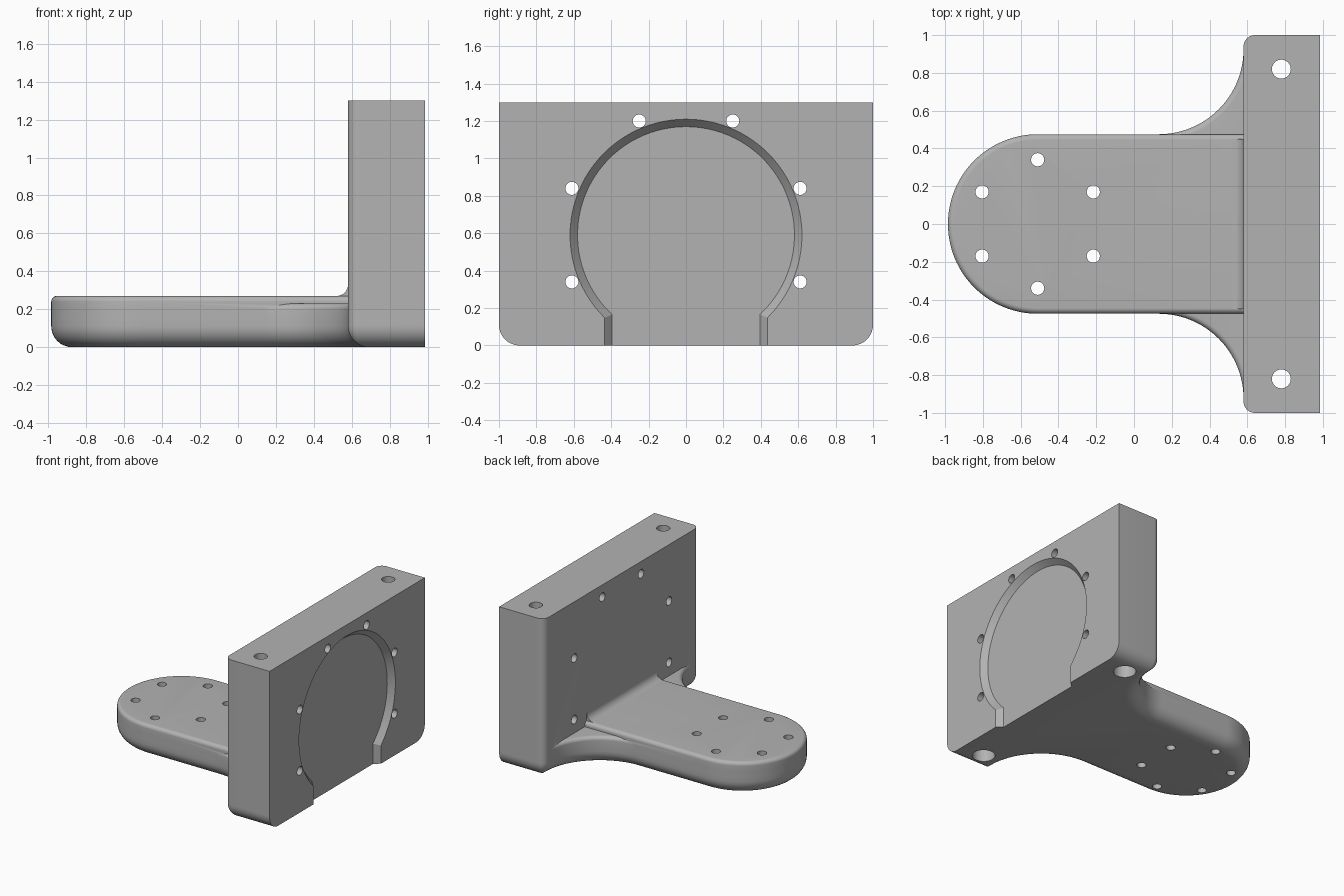
import bpy, bmesh
from math import sin, cos, asin, radians, sqrt

if "Cube" in bpy.data.objects:
    bpy.data.objects.remove(bpy.data.objects["Cube"], do_unlink=True)

gray = bpy.data.materials.new("plain gray")
gray.use_nodes = True
COLOR = (0.45, 0.45, 0.45, 1)
gray.diffuse_color = COLOR
gray.node_tree.nodes["Principled BSDF"].inputs["Base Color"].default_value = COLOR


def loft(name, rings):
    """Closed solid through a stack of matching rings."""
    bm = bmesh.new()
    loops = [[bm.verts.new(p) for p in ring] for ring in rings]
    n = len(loops[0])
    for a, b in zip(loops, loops[1:]):
        for i in range(n):
            j = (i + 1) % n
            bm.faces.new((a[i], a[j], b[j], b[i]))
    bm.faces.new(loops[0])
    bm.faces.new(loops[-1])
    bmesh.ops.recalc_face_normals(bm, faces=bm.faces)
    mesh = bpy.data.meshes.new(name)
    bm.to_mesh(mesh)
    bm.free()
    mesh.materials.append(gray)
    obj = bpy.data.objects.new(name, mesh)
    bpy.context.collection.objects.link(obj)
    return obj


def arc(cx, cy, r, start, end, steps):
    return [(cx + r * cos(radians(start + (end - start) * i / steps)),
             cy + r * sin(radians(start + (end - start) * i / steps)))
            for i in range(steps + 1)]


def mirrored(half):
    """Mirror a half outline across y = 0."""
    return half + [(x, -y) for x, y in reversed(half) if abs(y) > 1e-5]


def nose(d):
    return [(-0.985 + d, 0)] + arc(-0.51, 0, 0.475 - d, 180, 90, 28)[1:]


def corner(d):
    r = max(0.06 - d, 0.002)
    return arc(0.58 + d + r, 1 - d - r, r, 180, 90, 8) + [(0.985, 1 - d)]


def flared(d):
    """Rounded tongue flaring out to the full wall width, inset by d."""
    r, top = 0.45 + d, 1 - d - max(0.06 - d, 0.002)
    end = asin(min(0, (top - 0.926) / r)) * 180 / 3.14159265
    return mirrored(nose(d) + arc(0.13, 0.925, r, -90, end, 24) + corner(d))


def tongue(d):
    return mirrored(nose(d) + [(0.65, 0.475 - d)])


def rounded_stack(outline, low, high, r_low, r_high):
    """Rings of an outline with rounded lower and upper edges."""
    steps = 8
    levels = []
    if r_low:
        for i in range(steps + 1):
            t = radians(90 * i / steps)
            levels.append((r_low * (1 - sin(t)), low + r_low * (1 - cos(t))))
    else:
        levels.append((0, low))
    for i in range(steps + 1):
        t = radians(90 * i / steps)
        levels.append((r_high * (1 - cos(t)), high - r_high * (1 - sin(t))))
    return [[(x, y, z) for x, y in outline(d)] for d, z in levels]


def combine(target, other, operation):
    mod = target.modifiers.new("join", "BOOLEAN")
    mod.operation, mod.solver, mod.object = operation, "EXACT", other
    bpy.context.view_layer.objects.active = target
    bpy.ops.object.modifier_apply(modifier=mod.name)
    bpy.data.objects.remove(other, do_unlink=True)


# Flared base, raised tongue, upright wall and the fillet between them
bracket = loft("mounting_bracket", rounded_stack(flared, 0, 0.23, 0.11, 0.03))
plate = loft("raised_plate", rounded_stack(tongue, 0.15, 0.27, 0, 0.03))
wall_outline = mirrored(corner(0))
wall = loft("upright_wall", [[(x, y, z) for x, y in wall_outline] for z in (0.12, 1.3)])
fillet_profile = arc(0.52, 0.33, 0.06, -90, 0, 8) + [(0.62, 0.33), (0.62, 0.25), (0.52, 0.25)]
fillet = loft("wall_fillet", [[(x, y, z) for x, z in fillet_profile] for y in (-0.45, 0.45)])
for part in (plate, wall, fillet):
    combine(bracket, part, "UNION")


# Keyhole recess with sloping sides in the outer wall face
def keyhole(d):
    r, w = 0.62 - d, 0.435 - d
    low = asin(sqrt(1 - (w / r) ** 2)) * 180 / 3.14159265
    return [(w, -0.1)] + arc(0, 0.59, r, -low, 180 + low, 72) + [(-w, -0.1)]


recess = loft("recess_cutter", [[(x, y, z) for y, z in keyhole(d)]
                                for x, d in ((0.94, 0.04), (0.985, 0), (1.1, 0))])
combine(bracket, recess, "DIFFERENCE")

# Six small holes through the tongue and six through the wall
for k in range(6):
    a = radians(30 + 60 * k)
    px, py = -0.51 + 0.34 * cos(a), 0.34 * sin(a)
    hole = loft("plate_hole_cutter", [[(x, y, z) for x, y in arc(px, py, 0.035, 0, 345, 23)]
                                      for z in (-0.1, 0.5)])
    combine(bracket, hole, "DIFFERENCE")
for side in (-1, 1):
    for y, z in ((0.25, 1.2), (0.61, 0.84), (0.61, 0.34)):
        hole = loft("wall_hole_cutter", [[(x, u, v) for u, v in arc(side * y, z, 0.035, 0, 345, 23)]
                                         for x in (0.4, 1.2)])
        combine(bracket, hole, "DIFFERENCE")
    # Long vertical bolt holes, counterbored from below
    bolt = loft("bolt_hole_cutter", [[(x, y, z) for x, y in arc(0.78, side * 0.82, r, 0, 350, 35)]
                                     for r, z in ((0.085, -0.1), (0.085, 0.1), (0.05, 0.1), (0.05, 1.5))])
    combine(bracket, bolt, "DIFFERENCE")

bpy.ops.object.select_all(action="DESELECT")
bracket.select_set(True)
bpy.context.view_layer.objects.active = bracket
bpy.ops.object.shade_smooth_by_angle(angle=radians(30))
